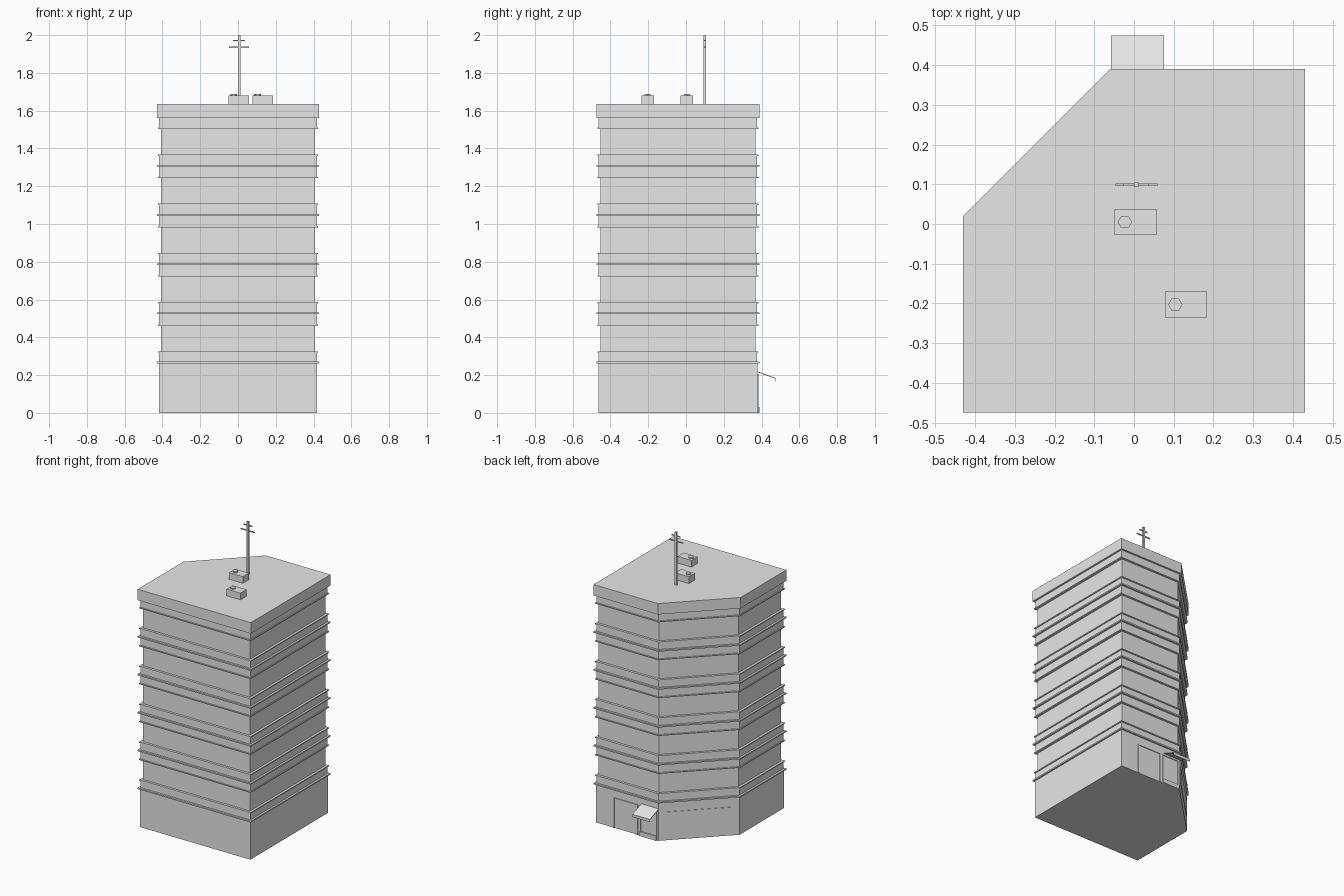
import bpy, bmesh, math
from mathutils import Matrix, Vector

if "Cube" in bpy.data.objects:
    bpy.data.objects.remove(bpy.data.objects["Cube"])

grey = bpy.data.materials.new("concrete_grey")
grey.diffuse_color = (0.8, 0.8, 0.8, 1)
grey.use_nodes = True
grey.node_tree.nodes["Principled BSDF"].inputs["Base Color"].default_value = grey.diffuse_color


def prism(name, pts, lo, hi, frame=None):
    """Extrude a polygon from lo to hi along z; frame optionally reorients it."""
    bm = bmesh.new()
    face = bm.faces.new([bm.verts.new((a, b, lo)) for a, b in pts])
    top = bmesh.ops.extrude_face_region(bm, geom=[face])["geom"]
    bmesh.ops.translate(bm, vec=(0, 0, hi - lo),
                        verts=[v for v in top if isinstance(v, bmesh.types.BMVert)])
    if frame:
        bm.transform(frame)
    bmesh.ops.recalc_face_normals(bm, faces=bm.faces)
    mesh = bpy.data.meshes.new(name)
    bm.to_mesh(mesh)
    bm.free()
    mesh.materials.append(grey)
    obj = bpy.data.objects.new(name, mesh)
    bpy.context.collection.objects.link(obj)
    return obj


def rect(x0, x1, y0, y1):
    return [(x0, y0), (x1, y0), (x1, y1), (x0, y1)]


def box(name, x0, x1, y0, y1, z0, z1):
    return prism(name, rect(x0, x1, y0, y1), z0, z1)


def plan(d):
    """Square plan with one cut corner, moved inwards by d."""
    l, r, f, b = -0.43 + d, 0.43 - d, -0.475 + d, 0.39 - d
    cut = 0.45 - d * math.sqrt(2)
    return [(l, f), (r, f), (r, b), (b - cut, b), (l, l + cut)]


WALL, BAND, LIP = 0.023, 0.013, 0.007

# Ground floor and roof slab
prism("ground_floor", plan(0.011), 0, 0.262)
prism("roof_slab", plan(0), 1.56, 1.635)

# Repeating storeys: ledge, upper spandrel, window wall, lower spandrel
for i in range(5):
    z = 0.262 + 0.2605 * i
    prism("floor_ledge", plan(0), z, z + 0.009)
    prism("upper_spandrel", plan(BAND), z + 0.009, z + 0.057)
    prism("upper_lip", plan(LIP), z + 0.057, z + 0.064)
    prism("window_wall", plan(WALL), z + 0.064, z + 0.199)
    prism("lower_lip", plan(LIP), z + 0.199, z + 0.206)
    top = z + 0.2605 if i < 4 else 1.56
    prism("lower_spandrel", plan(BAND), z + 0.206, top)

# Rooftop units with hexagonal vents
for cx, cy in ((0.004, 0.005), (0.131, -0.203)):
    box("roof_unit", cx - 0.053, cx + 0.053, cy - 0.033, cy + 0.033, 1.635, 1.681)
    hexagon = [(cx - 0.027 + 0.018 * math.cos(k * math.pi / 3),
                cy + 0.018 * math.sin(k * math.pi / 3)) for k in range(6)]
    prism("roof_vent", hexagon, 1.681, 1.689)

# Antenna mast and crossbars
box("antenna_mast", 0.0, 0.012, 0.093, 0.105, 1.635, 2.0)
for half, z in ((0.053, 1.932), (0.032, 1.968)):
    box("antenna_bar", 0.006 - half, 0.006 + half, 0.096, 0.102, z, z + 0.007)

# Loading door frame and entrance frame on the back wall
for name, x0, x1 in (("loading_door", 0.10, 0.285), ("entrance", -0.045, 0.085)):
    box(name + "_jamb", x1 - 0.008, x1, 0.378, 0.384, 0, 0.207)
    box(name + "_jamb", x0, x0 + 0.008, 0.378, 0.384, 0, 0.207)
    box(name + "_lintel", x0 + 0.008, x1 - 0.008, 0.378, 0.384, 0.2, 0.207)
box("entrance_step", -0.045, 0.085, 0.378, 0.388, 0, 0.03)

# Sloping entrance awning with a front lip (profile in y-z, extruded along x)
profile = [(0.378, 0.22), (0.475, 0.184), (0.475, 0.165), (0.472, 0.165),
           (0.472, 0.181), (0.378, 0.216)]
yz_frame = Matrix(((0, 0, 1, 0), (1, 0, 0, 0), (0, 1, 0, 0), (0, 0, 0, 1)))
prism("entrance_awning", profile, -0.058, 0.075, yz_frame)

# Long shop window plate on the cut corner
a, b = [Vector((p[0], p[1], 0)) for p in (plan(0.011)[3], plan(0.011)[4])]
along = (b - a).normalized()
out = Vector((-1, 1, 0)).normalized()
face_frame = Matrix.Translation(a) @ Matrix((along, Vector((0, 0, 1)), out)).transposed().to_4x4()
length = (b - a).length
prism("shop_window", rect(0.1 * length, 0.91 * length, 0.08, 0.195), -0.002, 0.003, face_frame)
